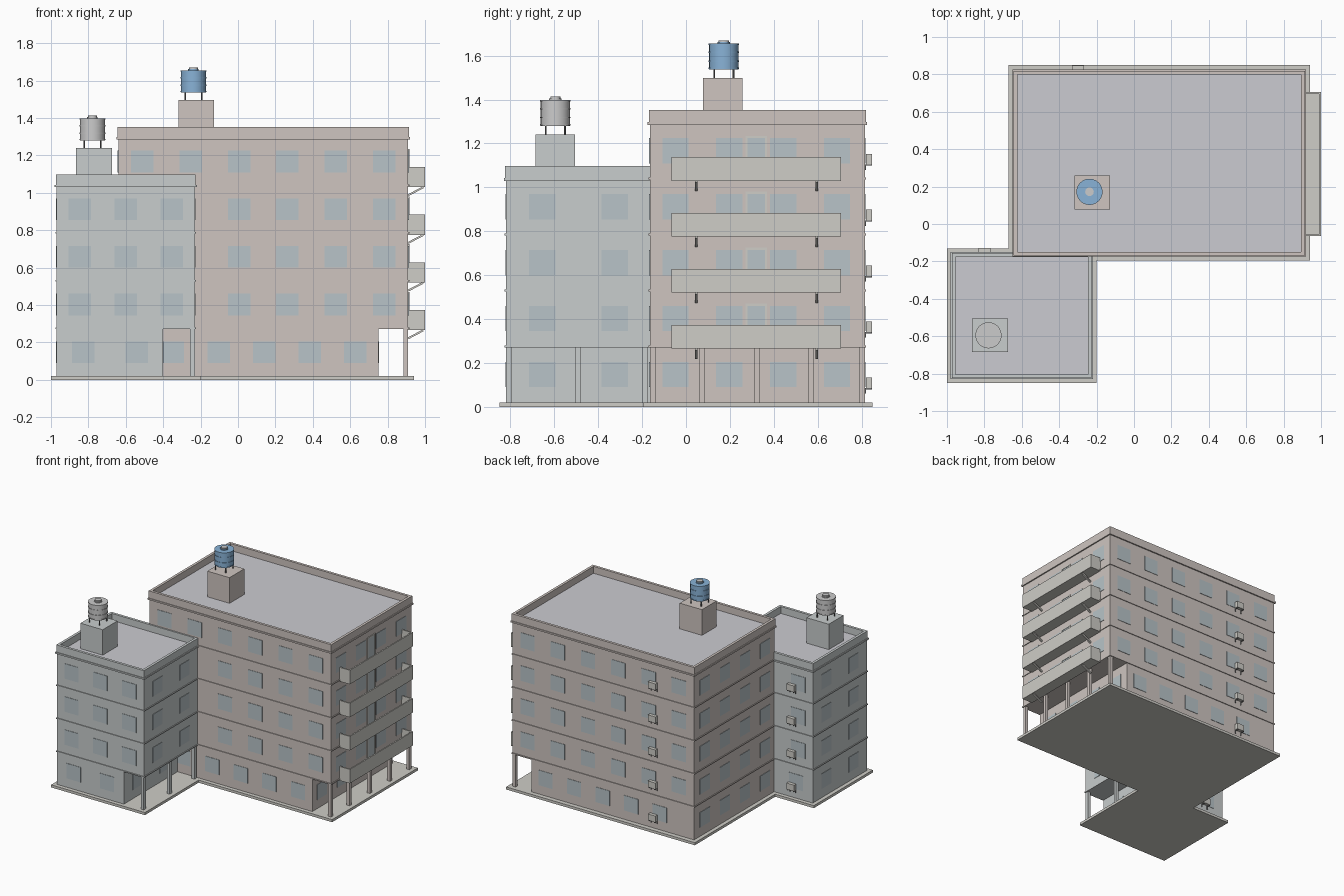
import bpy, bmesh, math
from mathutils import Vector

if "Cube" in bpy.data.objects:
    bpy.data.objects.remove(bpy.data.objects["Cube"])

def mat(name, r, g, b):
    m = bpy.data.materials.new(name)
    m.diffuse_color = (r, g, b, 1)
    m.use_nodes = True
    m.node_tree.nodes["Principled BSDF"].inputs["Base Color"].default_value = m.diffuse_color
    return m

WARM = mat("warm_wall", 0.62, 0.56, 0.53)
COOL = mat("cool_wall", 0.58, 0.61, 0.61)
GLASS = mat("glass", 0.48, 0.55, 0.58)
ROOF = mat("roof_grey", 0.60, 0.60, 0.64)
STONE = mat("stone", 0.62, 0.61, 0.57)
BLUE = mat("tank_blue", 0.25, 0.45, 0.68)
GREY = mat("tank_grey", 0.6, 0.6, 0.6)
DARK = mat("dark_metal", 0.15, 0.15, 0.15)

def finish(name, bm, m):
    me = bpy.data.meshes.new(name)
    bmesh.ops.recalc_face_normals(bm, faces=bm.faces)
    bm.to_mesh(me)
    bm.free()
    me.materials.append(m)
    o = bpy.data.objects.new(name, me)
    bpy.context.collection.objects.link(o)
    return o

def add_box(bm, x0, x1, y0, y1, z0, z1):
    vs = bmesh.ops.create_cube(bm, size=1)["verts"]
    for v in vs:
        v.co = ((x0 + x1) / 2 + v.co.x * (x1 - x0), (y0 + y1) / 2 + v.co.y * (y1 - y0),
                (z0 + z1) / 2 + v.co.z * (z1 - z0))

def boxes(name, items, m):
    bm = bmesh.new()
    for it in items:
        add_box(bm, *it)
    return finish(name, bm, m)

def ring(x0, x1, y0, y1, z0, z1, t):
    return [(x0, x1, y0, y0 + t, z0, z1), (x0, x1, y1 - t, y1, z0, z1),
            (x0, x0 + t, y0 + t, y1 - t, z0, z1), (x1 - t, x1, y0 + t, y1 - t, z0, z1)]

def cyl(name, x, y, z0, z1, r, m, n=24):
    bpy.ops.mesh.primitive_cylinder_add(vertices=n, radius=r, depth=z1 - z0, location=(x, y, (z0 + z1) / 2))
    o = bpy.context.object
    o.name = name
    o.data.materials.append(m)
    bpy.ops.object.shade_smooth_by_angle()
    return o

BASE, H = 0.02, 0.255
W, HW, E = 0.06, 0.058, 0.003   # window half width, half height, relief

def spread(a, b, n):
    return [a + (b - a) * (i + 0.5) / n for i in range(n)]

def floor_z(k):
    return BASE + k * H

def pane_y(x, y, z):
    return (x - W, x + W, y - E, y + E, z - HW, z + HW)

def pane_x(x, y, z):
    return (x - E, x + E, y - W, y + W, z - HW, z + HW)

# L-shaped ground slab
bm = bmesh.new()
pts = [(-1, -.85), (-.2, -.85), (-.2, -.195), (.94, -.195), (.94, .85), (-.67, .85), (-.67, -.13), (-1, -.13)]
f = bm.faces.new([bm.verts.new((x, y, 0)) for x, y in pts])
ex = bmesh.ops.extrude_face_region(bm, geom=[f])
bmesh.ops.translate(bm, vec=(0, 0, BASE), verts=[v for v in ex["geom"] if isinstance(v, bmesh.types.BMVert)])
finish("ground_slab", bm, STONE)

def block(tag, x0, x1, y0, y1, xg, floors, cols, m):
    top = floor_z(floors)
    # recessed ground floor and upper storeys
    boxes(tag + "_ground_floor", [(x0, xg, y0, y1, BASE, floor_z(1))], m)
    boxes(tag + "_upper_floors", [(x0, x1, y0, y1, floor_z(1), top)], m)
    # floor bands and parapet
    e = 0.006
    boxes(tag + "_floor_bands", [(x0 - e, x1 + e, y0 - e, y1 + e, floor_z(k) - .004, floor_z(k) + .004)
                                 for k in range(1, floors)], m)
    boxes(tag + "_cornice", ring(x0 - .01, x1 + .01, y0 - .01, y1 + .01, top - .01, top + .002, .03), m)
    boxes(tag + "_parapet", ring(x0 - .004, x1 + .004, y0 - .004, y1 + .004, top, top + .057, .02), m)
    boxes(tag + "_roof", [(x0 + .01, x1 - .01, y0 + .01, y1 - .01, top - .01, top + .004)], ROOF)
    # arcade columns
    boxes(tag + "_columns", [(x1 - .026, x1 - .001, c - .0125, c + .0125, BASE, floor_z(1))
                             for c in cols], m)

block("main", -.64, .91, -.165, .815, .75, 5, [-.152, .073, .322, .568, .802], WARM)
block("annex", -.97, -.23, -.82, -.16, -.40, 4, [-.807, -.49, -.187], COOL)

# main block windows
panes = []
for k in range(5):
    z = floor_z(k) + H / 2
    xs = spread(-.64, .91, 6) if k else [.628 - .244 * i for i in range(5)]
    for x in xs:
        if x > -.17 or k == 4 or (k == 0 and x > -.37):
            panes.append(pane_y(x, -.165, z))
        panes.append(pane_y(x, .815, z))
    for y in spread(-.17, .81, 4):
        panes += [pane_x(.91 if k else .75, y, z), pane_x(-.64, y, z)]
boxes("main_windows", panes, GLASS)

# annex windows
panes = []
for k in range(4):
    z = floor_z(k) + H / 2
    xs = spread(-.97, -.23, 3) if k else spread(-.97, -.40, 2)
    panes += [pane_y(x, -.82, z) for x in xs] + [pane_y(xs[0], -.16, z)]
    for y in spread(-.82, -.16, 2):
        panes += [pane_x(-.97, y, z), pane_x(-.23 if k else -.40, y, z)]
boxes("annex_windows", panes, GLASS)

# balconies, doors and diagonal brackets
tray, frame, door, brackets = [], [], [], bmesh.new()
for k in range(1, 5):
    z = floor_z(k)
    a, b, t = -.065, .705, .01
    tray += [(.91, 1, a, b, z - .01, z + .008), (1 - t, 1, a, b, z + .008, z + .098),
             (.91, 1 - t, a, a + t, z + .008, z + .098), (.91, 1 - t, b - t, b, z + .008, z + .098)]
    door.append((.907, .913, .28, .36, z, z + .185))
    frame += [(.906, .916, .27, .28, z, z + .195), (.906, .916, .36, .37, z, z + .195),
              (.906, .916, .28, .36, z + .185, z + .195)]
    for y in (.047, .596):
        n = len(brackets.verts)
        add_box(brackets, -.046, .046, -.006, .006, -.005, .005)
        brackets.verts.ensure_lookup_table()
        ang = math.atan2(.042, .08)
        for v in brackets.verts[n:]:
            x, zz = v.co.x, v.co.z
            v.co = Vector((.95 + x * math.cos(ang) - zz * math.sin(ang), y + v.co.y,
                           z - .032 + x * math.sin(ang) + zz * math.cos(ang)))
boxes("balconies", tray, STONE)
boxes("balcony_doors", door, GLASS)
boxes("balcony_door_frames", frame, STONE)
finish("balcony_brackets", brackets, STONE)

# air conditioners on the back walls
def coolers(name, x, y, floors):
    body, arms = [], []
    for k in range(floors):
        z = floor_z(k)
        body.append((x - .032, x + .032, y + .006, y + .032, z + .065, z + .113))
        for s in (-.025, .025):
            arms += [(x + s - .003, x + s + .003, y, y + .032, z + .059, z + .065),
                     (x + s - .003, x + s + .003, y, y + .006, z + .04, z + .059)]
    boxes(name, body, STONE)
    boxes(name + "_brackets", arms, DARK)

coolers("main_air_conditioners", -.30, .815, 5)
coolers("annex_air_conditioners", -.80, -.16, 4)

# rooftop plinths with water tanks
def tank(tag, bx, by, tx, ty, z0, z1, wall, m):
    boxes(tag + "_plinth", [(bx - .095, bx + .095, by - .09, by + .09, z0, z1)], wall)
    for i in range(4):
        a = math.pi / 4 + i * math.pi / 2
        cyl(tag + "_tank_leg", tx + .062 * math.cos(a), ty + .062 * math.sin(a), z1, z1 + .045, .004, DARK, 8)
    cyl(tag + "_tank_body", tx, ty, z1 + .04, z1 + .158, .067, m)
    for dz in (.042, .075, .115, .152):
        cyl(tag + "_tank_rib", tx, ty, z1 + dz, z1 + dz + .006, .07, m)
    cyl(tag + "_tank_neck", tx, ty, z1 + .158, z1 + .165, .028, m)
    cyl(tag + "_tank_lid", tx, ty, z1 + .165, z1 + .173, .023, GREY)

tank("main", -.222, .168, -.238, .172, 1.29, 1.497, WARM, BLUE)
tank("annex", -.77, -.595, -.778, -.595, 1.035, 1.24, COOL, GREY)
